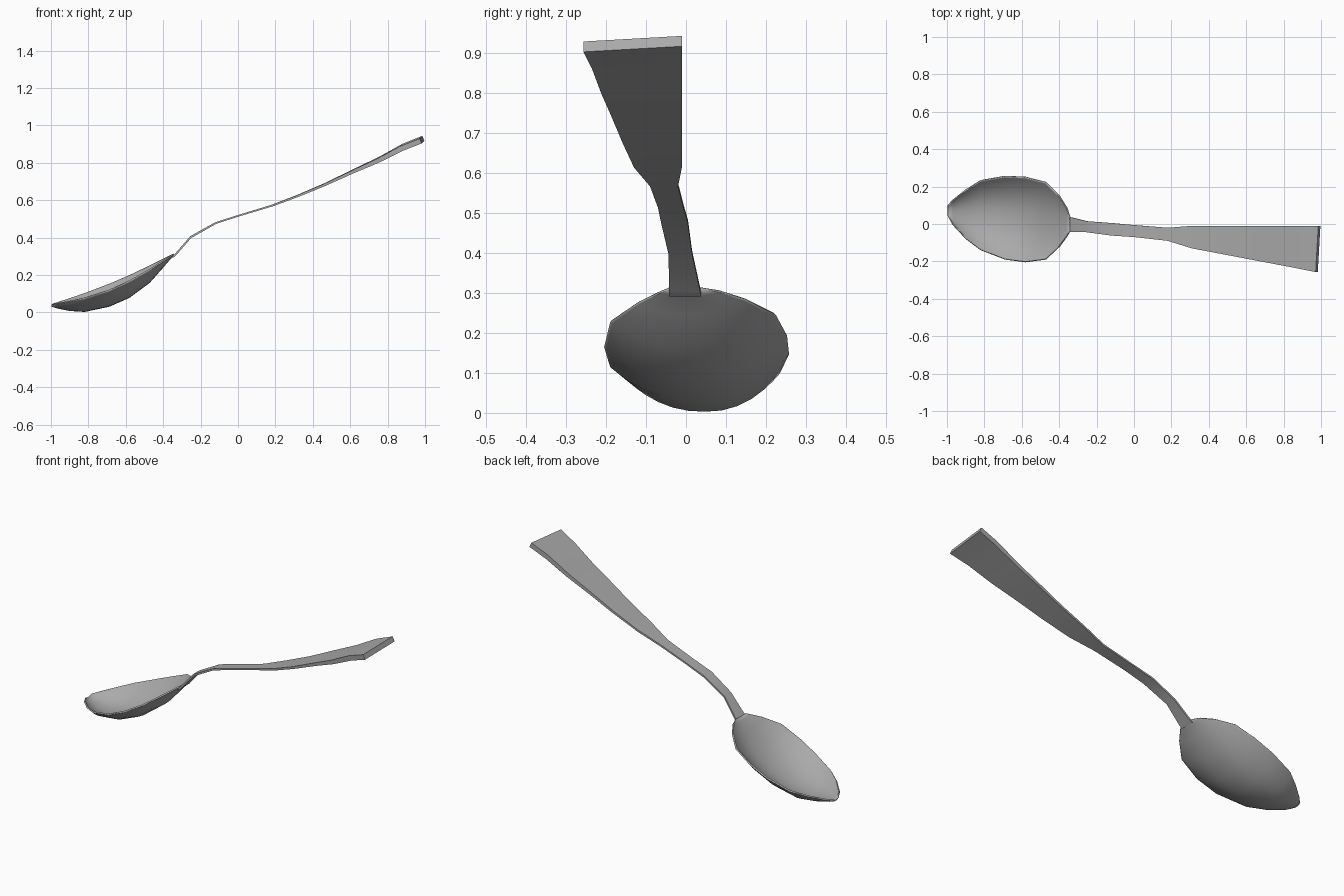
import bpy, bmesh, math

old = bpy.data.objects.get("Cube")
if old:
    bpy.data.objects.remove(old, do_unlink=True)

steel = bpy.data.materials.new("brushed_steel_grey")
steel.use_nodes = True
grey = (0.4, 0.4, 0.4, 1)
steel.diffuse_color = grey
steel.node_tree.nodes["Principled BSDF"].inputs["Base Color"].default_value = grey


def loft(name, rings, closed):
    """Skin a list of equal-length cross-sections; closed loops get end caps."""
    bm = bmesh.new()
    rows = [[bm.verts.new(p) for p in ring] for ring in rings]
    n = len(rows[0])
    for a, b in zip(rows, rows[1:]):
        for i in range(n if closed else n - 1):
            j = (i + 1) % n
            bm.faces.new((a[i], b[i], b[j], a[j]))
    if closed:
        bm.faces.new(rows[0])
        bm.faces.new(rows[-1][::-1])
        bmesh.ops.recalc_face_normals(bm, faces=bm.faces)
    mesh = bpy.data.meshes.new(name)
    bm.to_mesh(mesh)
    bm.free()
    mesh.materials.append(steel)
    obj = bpy.data.objects.new(name, mesh)
    bpy.context.collection.objects.link(obj)
    return obj


def smooth(obj, degrees):
    bpy.ops.object.select_all(action="DESELECT")
    obj.select_set(True)
    bpy.context.view_layer.objects.active = obj
    bpy.ops.object.shade_smooth_by_angle(angle=math.radians(degrees))


# Bowl stations: x, front rim y, back rim y, bottom z
BOWL = [
    (-0.997, 0.045, 0.10, 0.032),
    (-0.97, -0.005, 0.13, 0.022),
    (-0.90, -0.08, 0.185, 0.008),
    (-0.82, -0.14, 0.235, 0.003),
    (-0.69, -0.19, 0.258, 0.03),
    (-0.58, -0.205, 0.253, 0.078),
    (-0.47, -0.19, 0.225, 0.16),
    (-0.395, -0.12, 0.15, 0.245),
    (-0.355, -0.065, 0.085, 0.292),
    (-0.34, -0.04, 0.037, 0.305),
]
COLUMNS = 14


def bowl_section(x, front, back, bottom):
    u = (x + 1) / 0.66
    ring = []
    for i in range(COLUMNS + 1):
        t = math.sin(math.pi * (i / COLUMNS - 0.5))
        # the rim sags a little, more along the front
        sag = (0.052 if t < 0 else 0.02) * math.sin(math.pi * min(u, 1))
        rim = max(0.04 + 0.27 * u - sag, bottom)
        y = (front + back) / 2 + (back - front) / 2 * t
        ring.append((x, y, bottom + (rim - bottom) * abs(t) ** 2.3))
    return ring


bowl = loft("bowl", [bowl_section(*s) for s in BOWL], False)
shell = bowl.modifiers.new("wall", "SOLIDIFY")
shell.thickness = 0.008
shell.offset = 1
smooth(bowl, 45)

# Handle stations: x, front y, back y, top z, thickness, drop of the front edge
HANDLE = [
    (-0.352, -0.042, 0.038, 0.302, 0.010, 0),
    (-0.335, -0.042, 0.035, 0.316, 0.010, 0),
    (-0.255, -0.044, 0.015, 0.408, 0.010, 0),
    (-0.12, -0.062, 0.005, 0.483, 0.009, 0),
    (0, -0.07, -0.006, 0.521, 0.008, 0),
    (0.18, -0.09, -0.02, 0.576, 0.009, 0),
    (0.31, -0.13, -0.01, 0.626, 0.010, 0.002),
    (0.46, -0.158, -0.01, 0.69, 0.012, 0.004),
    (0.62, -0.188, -0.01, 0.768, 0.016, 0.007),
    (0.75, -0.212, -0.01, 0.83, 0.021, 0.01),
    (0.88, -0.236, -0.01, 0.902, 0.026, 0.013),
    (0.985, -0.257, -0.01, 0.944, 0.026, 0.014),
]


def handle_section(x, front, back, top, thick, drop):
    lean, skew = thick * 0.45, drop
    return [
        (x - skew, front, top - drop),
        (x, back, top),
        (x + lean, back, top - thick),
        (x - skew + lean, front, top - drop - thick),
    ]


handle = loft("handle", [handle_section(*s) for s in HANDLE], True)
smooth(handle, 30)
